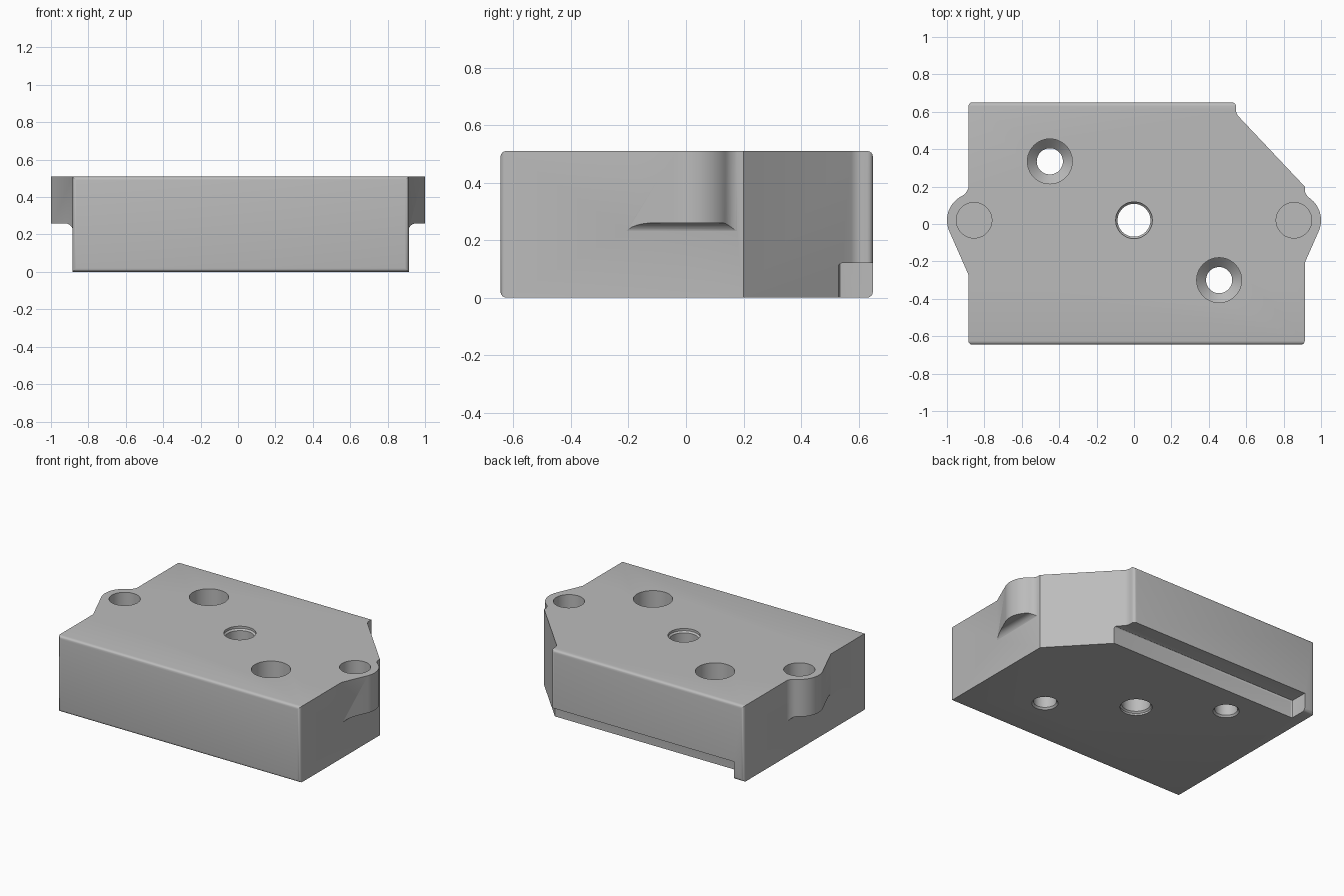
import bpy, bmesh
from math import sin, cos, acos, pi, radians
from mathutils import Vector

cube = bpy.data.objects.get("Cube")
if cube:
    bpy.data.objects.remove(cube, do_unlink=True)

TOP, RIGHT, LEFT, FRONT, BACK = 0.51, 0.913, 0.885, -0.645, 0.65

grey = bpy.data.materials.new("machined grey")
grey.use_nodes = True
grey.diffuse_color = (0.5, 0.5, 0.5, 1)
grey.node_tree.nodes["Principled BSDF"].inputs["Base Color"].default_value = (0.5, 0.5, 0.5, 1)


def finish(bm, name):
    bmesh.ops.recalc_face_normals(bm, faces=bm.faces)
    mesh = bpy.data.meshes.new(name)
    bm.to_mesh(mesh)
    bm.free()
    mesh.materials.append(grey)
    obj = bpy.data.objects.new(name, mesh)
    bpy.context.collection.objects.link(obj)
    return obj


def prism(points, offset):
    """Extrude a closed outline of 3D points along an offset."""
    bm = bmesh.new()
    face = bm.faces.new([bm.verts.new(p) for p in points])
    ext = bmesh.ops.extrude_face_region(bm, geom=[face])["geom"]
    bmesh.ops.translate(bm, vec=Vector(offset),
                        verts=[g for g in ext if isinstance(g, bmesh.types.BMVert)])
    bmesh.ops.recalc_face_normals(bm, faces=bm.faces)
    return bm


def arc(cx, cy, r, a, b, n):
    return [(cx + r * cos(a + (b - a) * i / n), cy + r * sin(a + (b - a) * i / n))
            for i in range(n + 1)]


def lathe(name, x, y, profile, n=48):
    """Closed round solid from (radius, height) pairs, bottom to top."""
    bm = bmesh.new()
    rings = [[bm.verts.new((x + r * cos(2 * pi * i / n), y + r * sin(2 * pi * i / n), z))
              for i in range(n)] for r, z in profile]
    for low, high in zip(rings, rings[1:]):
        for i in range(n):
            j = (i + 1) % n
            bm.faces.new((low[i], low[j], high[j], high[i]))
    bm.faces.new(rings[0])
    bm.faces.new(rings[-1])
    return finish(bm, name)


def combine(obj, other, operation):
    mod = obj.modifiers.new(operation.lower(), 'BOOLEAN')
    mod.operation, mod.object, mod.solver = operation, other, 'EXACT'
    bpy.context.view_layer.objects.active = obj
    bpy.ops.object.modifier_apply(modifier=mod.name)
    bpy.data.objects.remove(other, do_unlink=True)


# Block with one cut corner, rounded on its corners and front and back edges
outline = [(-LEFT, FRONT), (RIGHT, FRONT), (RIGHT, 0.2), (0.545, 0.59), (0.545, BACK), (-LEFT, BACK)]
bm = prism([(x, y, 0) for x, y in outline], (0, 0, TOP))
rounded = []
for e in bm.edges:
    a, b = (v.co for v in e.verts)
    upright = abs(a.z - b.z) > 0.1
    along_x = abs(a.y - b.y) < 0.001 and abs(a.x - b.x) > 0.5
    if along_x or (upright and abs(a.y - 0.2) > 0.01):
        rounded.append(e)
bmesh.ops.bevel(bm, geom=rounded, offset=0.02, segments=4, profile=0.5, affect='EDGES')
block = finish(bm, "mounting_block")

# Side ears: round lobe, straight flank, concave blend and filleted underside
for side, wall in ((1, RIGHT), (-1, LEFT)):
    blend = wall + 0.068
    theta = acos((blend - 0.855) / 0.215)
    blend_y = 0.02 + 0.215 * sin(theta)
    pts = [(0.7, -0.31), (0.868, -0.31)]
    pts += arc(0.855, 0.02, 0.145, radians(-22.4), theta, 16)
    pts += arc(blend, blend_y, 0.07, pi + theta, pi, 8)[1:]
    pts += [(0.7, blend_y)]
    ear = finish(prism([(side * x, y, 0.15) for x, y in pts], (0, 0, TOP - 0.15)), "ear")
    under = [(1.2, 0.1), (wall - 0.003, 0.1)]
    under += arc(wall + 0.042, 0.215, 0.045, pi, pi / 2, 8) + [(1.2, 0.26)]
    cutter = finish(prism([(side * x, -0.5, z) for x, z in under], (0, 1, 0)), "ear_cutter")
    combine(ear, cutter, 'DIFFERENCE')
    combine(block, ear, 'UNION')

# Rebate along the lower back edge, leaving a tab at one end
bm = prism([(-0.81, 0.53, -0.1), (1.1, 0.53, -0.1), (1.1, 0.8, -0.1), (-0.81, 0.8, -0.1)], (0, 0, 0.22))
inner = [e for e in bm.edges if all(v.co.x < 0 and v.co.y < 0.6 for v in e.verts)
         or all(v.co.z > 0 and v.co.y < 0.6 for v in e.verts)]
bmesh.ops.bevel(bm, geom=inner, offset=0.012, segments=3, profile=0.5, affect='EDGES')
combine(block, finish(bm, "rebate_cutter"), 'DIFFERENCE')

# Blind sockets in the ears
for x in (-0.855, 0.855):
    combine(block, lathe("socket_cutter", x, 0.02, [(0.095, 0.32), (0.095, 0.6)]), 'DIFFERENCE')

# Centre bore with chamfered rims
bore = [(0.098, -0.1), (0.098, 0.012), (0.088, 0.022), (0.088, 0.485), (0.098, 0.495), (0.098, 0.6)]
combine(block, lathe("bore_cutter", 0, 0.02, bore), 'DIFFERENCE')

# Countersunk screw holes
screw = [(0.08, -0.1), (0.08, 0), (0.07, 0.012), (0.07, 0.26), (0.12, 0.31), (0.12, 0.6)]
for x, y in ((-0.45, 0.335), (0.455, -0.3)):
    combine(block, lathe("screw_cutter", x, y, screw), 'DIFFERENCE')

bpy.ops.object.select_all(action='DESELECT')
block.select_set(True)
bpy.context.view_layer.objects.active = block
bpy.ops.object.shade_smooth_by_angle(angle=radians(30))
